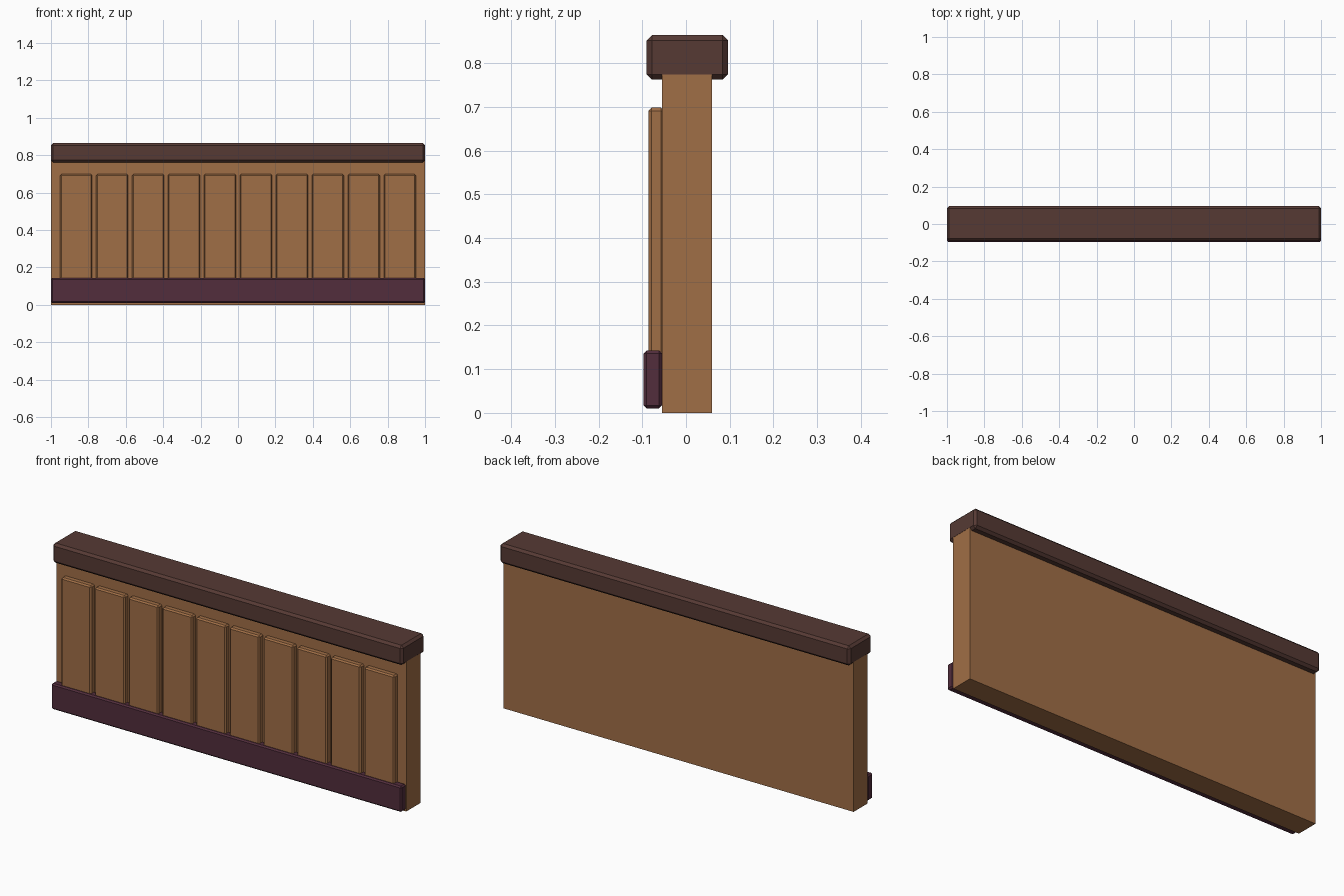
import bpy
import bmesh

cube = bpy.data.objects.get("Cube")
if cube:
    bpy.data.objects.remove(cube, do_unlink=True)


def material(name, rgb):
    mat = bpy.data.materials.new(name)
    mat.use_nodes = True
    mat.diffuse_color = (*rgb, 1)
    mat.node_tree.nodes["Principled BSDF"].inputs["Base Color"].default_value = (*rgb, 1)
    return mat


def box(name, x, y, z, mat, chamfer=0):
    """Box spanning the given (low, high) ranges, with optional flat chamfers."""
    spans = (x, y, z)
    bm = bmesh.new()
    bmesh.ops.create_cube(bm, size=1)
    for v in bm.verts:
        for axis, (low, high) in enumerate(spans):
            v.co[axis] = (v.co[axis] + 0.5) * (high - low) + low
    mesh = bpy.data.meshes.new(name)
    bm.to_mesh(mesh)
    bm.free()
    mesh.materials.append(mat)
    obj = bpy.data.objects.new(name, mesh)
    bpy.context.collection.objects.link(obj)
    if chamfer:
        bevel = obj.modifiers.new("chamfer", 'BEVEL')
        bevel.width = chamfer
        bevel.segments = 1
    return obj


wood = material("warm_wood", (0.352, 0.156, 0.061))
dark_wood = material("dark_brown_wood", (0.093, 0.042, 0.034))
plum = material("plum_paint", (0.084, 0.026, 0.045))

# Wall core, cap rail and skirting
box("wall_core", (-0.9995, 0.9995), (-0.055, 0.06), (0, 0.8), wood)
box("cap_rail", (-1, 1), (-0.09, 0.096), (0.762, 0.864), dark_wood, 0.012)
box("skirting_board", (-1, 1), (-0.097, -0.055), (0.01, 0.143), plum, 0.007)

# Row of raised front planks
PLANKS = 10
PITCH = 0.1924
for i in range(PLANKS):
    cx = (i - (PLANKS - 1) / 2) * PITCH
    box(f"front_plank_{i + 1}", (cx - 0.086, cx + 0.086), (-0.086, -0.05),
        (0.1, 0.698), wood, 0.007)
